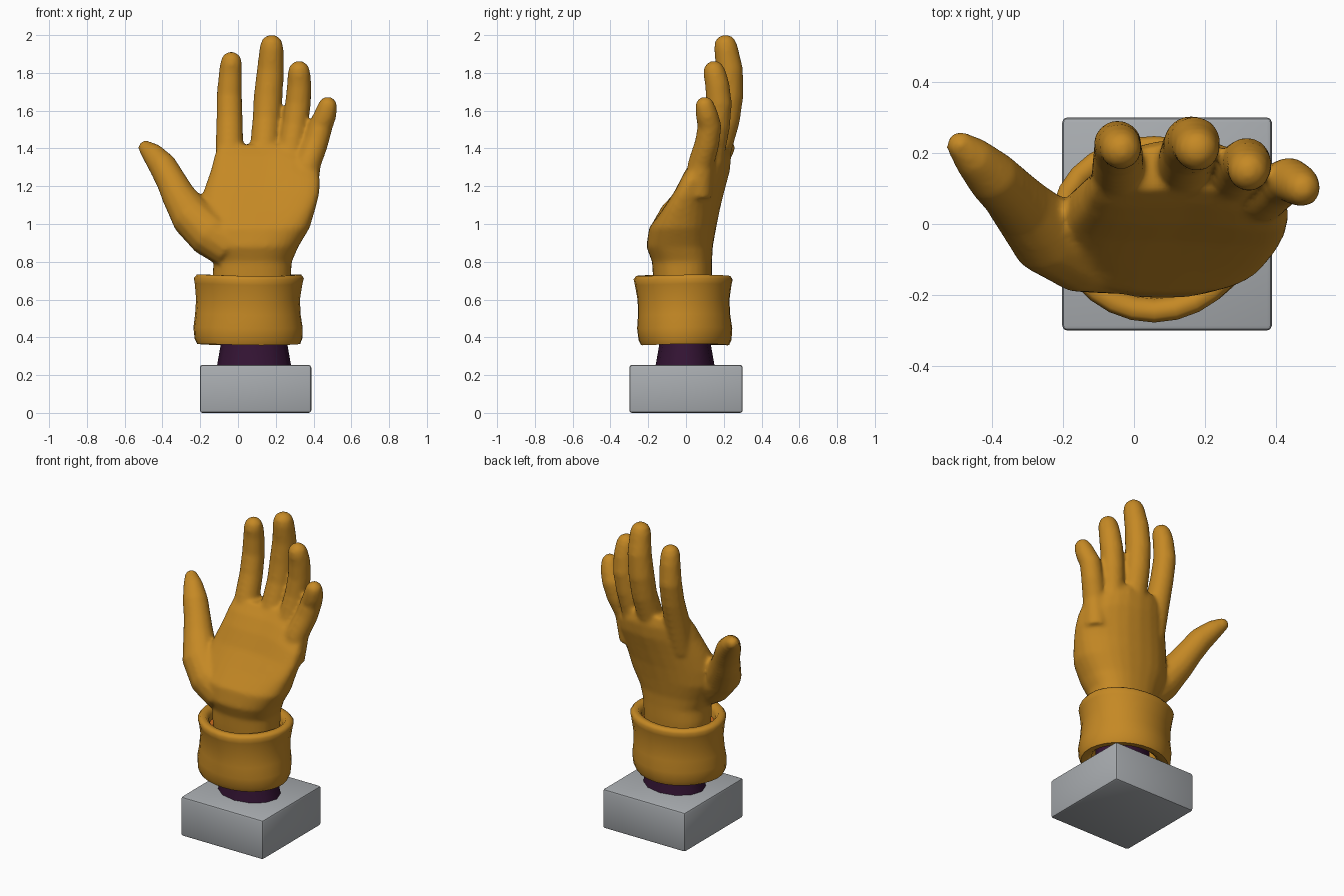
import bpy, bmesh
from math import sin, cos, pi, radians
from mathutils import Vector

if "Cube" in bpy.data.objects:
    bpy.data.objects.remove(bpy.data.objects["Cube"])


def material(name, rgb):
    m = bpy.data.materials.new(name)
    m.diffuse_color = (*rgb, 1)
    m.use_nodes = True
    m.node_tree.nodes["Principled BSDF"].inputs["Base Color"].default_value = m.diffuse_color
    return m


GOLD = material("gold glove", (0.56, 0.25, 0.018))
GREY = material("grey block", (0.40, 0.42, 0.44))
PLUM = material("dark plum", (0.035, 0.007, 0.035))
ORANGE = material("orange lining", (0.62, 0.15, 0.012))


def finish(bm, name, mat, smooth=None):
    bmesh.ops.recalc_face_normals(bm, faces=bm.faces)
    me = bpy.data.meshes.new(name)
    bm.to_mesh(me)
    bm.free()
    me.materials.append(mat)
    ob = bpy.data.objects.new(name, me)
    bpy.context.collection.objects.link(ob)
    if smooth:
        bpy.ops.object.select_all(action='DESELECT')
        bpy.context.view_layer.objects.active = ob
        ob.select_set(True)
        bpy.ops.object.shade_smooth_by_angle(angle=radians(smooth))
    return ob


def loft(bm, rings, loop=False):
    """Skin a list of point rings; ends are capped unless looped."""
    vs = [[bm.verts.new(p) for p in r] for r in rings]
    n = len(vs[0])
    for a, b in zip(vs, vs[1:] + (vs[:1] if loop else [])):
        for i in range(n):
            bm.faces.new((a[i], a[(i + 1) % n], b[(i + 1) % n], b[i]))
    if not loop:
        bm.faces.new(vs[0])
        bm.faces.new(vs[-1])


def tube(bm, path, n=14):
    """Round digit along (x, y, z, radius) points with a domed tip."""
    pts = [Vector(p[:3]) for p in path]
    rad = [p[3] for p in path]
    end_dir = (pts[-1] - pts[-2]).normalized()
    tip, r = pts[-1].copy(), rad[-1]
    for a in (35, 62, 82):
        pts.append(tip + end_dir * r * sin(radians(a)))
        rad.append(r * cos(radians(a)))
    rings = []
    for i, p in enumerate(pts):
        t = (pts[min(i + 1, len(pts) - 1)] - pts[max(i - 1, 0)]).normalized()
        u = t.cross(Vector((0, 1, 0))).normalized()
        v = t.cross(u)
        rings.append([p + rad[i] * (u * cos(2 * pi * k / n) + v * sin(2 * pi * k / n))
                      for k in range(n)])
    loft(bm, rings)


def palm_ring(z, x0, x1, y0, y1, bend, n=28):
    """Rounded, arched palm section; little-finger side drops and curls forward."""
    out = []
    for k in range(n):
        c, s = cos(2 * pi * k / n), sin(2 * pi * k / n)
        u = abs(c) ** 0.85 * (1 if c > 0 else -1)
        w = abs(s) ** 0.85 * (1 if s > 0 else -1)
        x = (x0 + x1) / 2 + u * (x1 - x0) / 2
        y = (y0 + y1) / 2 + w * (y1 - y0) / 2 - bend * u * u * (1 if u > 0 else 0.5)
        drop = 0.5 * max(0, x - 0.25) * max(0, z - 1.1) / 0.3
        out.append((x, y, z - drop))
    return out


# Hand: palm and digits fused into one smooth skin
bm = bmesh.new()
loft(bm, [palm_ring(*r) for r in (
    (0.55, -.12, .27, -.16, .13, 0),
    (0.72, -.135, .28, -.175, .138, 0),
    (0.80, -.13, .285, -.18, .138, 0),
    (0.88, -.17, .32, -.21, .142, .01),
    (0.98, -.22, .38, -.195, .16, .03),
    (1.08, -.21, .41, -.12, .18, .06),
    (1.18, -.18, .43, -.05, .205, .08),
    (1.28, -.145, .435, .0, .232, .09),
    (1.36, -.125, .425, .05, .24, .09),
    (1.42, -.105, .39, .10, .225, .08))])
digits = (
    # index, middle, ring, little, thumb
    ((-.05, .11, 1.2, .07), (-.045, .155, 1.4, .075), (-.045, .20, 1.55, .07),
     (-.046, .225, 1.68, .068), (-.04, .22, 1.80, .062), (-.036, .21, 1.855, .058)),
    ((.13, .12, 1.2, .08), (.14, .165, 1.4, .078), (.152, .21, 1.55, .076),
     (.16, .228, 1.68, .077), (.172, .23, 1.82, .072), (.178, .21, 1.94, .063)),
    ((.26, .10, 1.2, .08), (.283, .14, 1.4, .071), (.302, .165, 1.52, .069),
     (.318, .175, 1.64, .069), (.324, .165, 1.74, .065), (.323, .15, 1.805, .06)),
    ((.34, .06, 1.15, .08), (.37, .08, 1.32, .07), (.413, .112, 1.43, .066),
     (.438, .125, 1.52, .064), (.463, .11, 1.58, .06), (.474, .10, 1.622, .053)),
    ((-.04, -.08, .88, .12), (-.15, -.07, .95, .125), (-.245, -.03, 1.04, .113),
     (-.315, .045, 1.15, .09), (-.355, .09, 1.23, .08), (-.40, .135, 1.31, .075),
     (-.455, .19, 1.375, .058), (-.487, .22, 1.402, .042)))
for d in digits:
    tube(bm, d)
hand = finish(bm, "hand", GOLD)
fuse = hand.modifiers.new("fuse", 'REMESH')
fuse.mode = 'VOXEL'
fuse.voxel_size = 0.012
fuse.use_smooth_shade = True
soft = hand.modifiers.new("soften", 'SMOOTH')
soft.factor = 0.5
soft.iterations = 8

# Rolled cuff: closed wall profile (offset from outer radius, height) swept round an ellipse
wall = ((-.075, .385), (-.05, .365), (-.012, .362), (0, .39), (.004, .45), (-.006, .52),
        (-.01, .60), (0, .68), (.006, .71), (-.008, .728), (-.04, .728), (-.06, .70))
bm = bmesh.new()
N = 28
rings = []
for k in range(N):
    a = 2 * pi * k / N
    ring = []
    for d, z in wall:
        lean = (z - .36) / .37
        wob = .005 * sin(3 * a + 9 * z)
        ring.append((.057 + (.285 + d + wob) * cos(a),
                     -.01 + (.245 + .012 * lean + d + wob) * sin(a),
                     z + .004 * sin(2 * a + 1)))
    rings.append(ring)
loft(bm, rings, loop=True)
finish(bm, "cuff", GOLD, 60)


def oval(cx, cy, rx, ry, z, n):
    return [(cx + rx * cos(2 * pi * k / n), cy + ry * sin(2 * pi * k / n), z) for k in range(n)]


# Orange lining inside the cuff
bm = bmesh.new()
loft(bm, [oval(.057, -.01, .235, .205, .655, 24), oval(.057, -.01, .235, .205, .665, 24)])
finish(bm, "cuff_lining", ORANGE)

# Dark tapered stem
bm = bmesh.new()
loft(bm, [oval(.085, -.005, .197, .157, .245, 12), oval(.085, -.005, .175, .135, .37, 12),
          oval(.075, -.005, .165, .13, .66, 12)])
finish(bm, "stem", PLUM, 40)

# Base block with bevelled edges
bm = bmesh.new()
bmesh.ops.create_cube(bm, size=1)
for v in bm.verts:
    v.co = (.093 + v.co.x * .59, v.co.y * .60, .127 + v.co.z * .254)
bmesh.ops.bevel(bm, geom=bm.edges[:], offset=.014, segments=2, profile=.5, affect='EDGES')
finish(bm, "base_block", GREY, 30)
